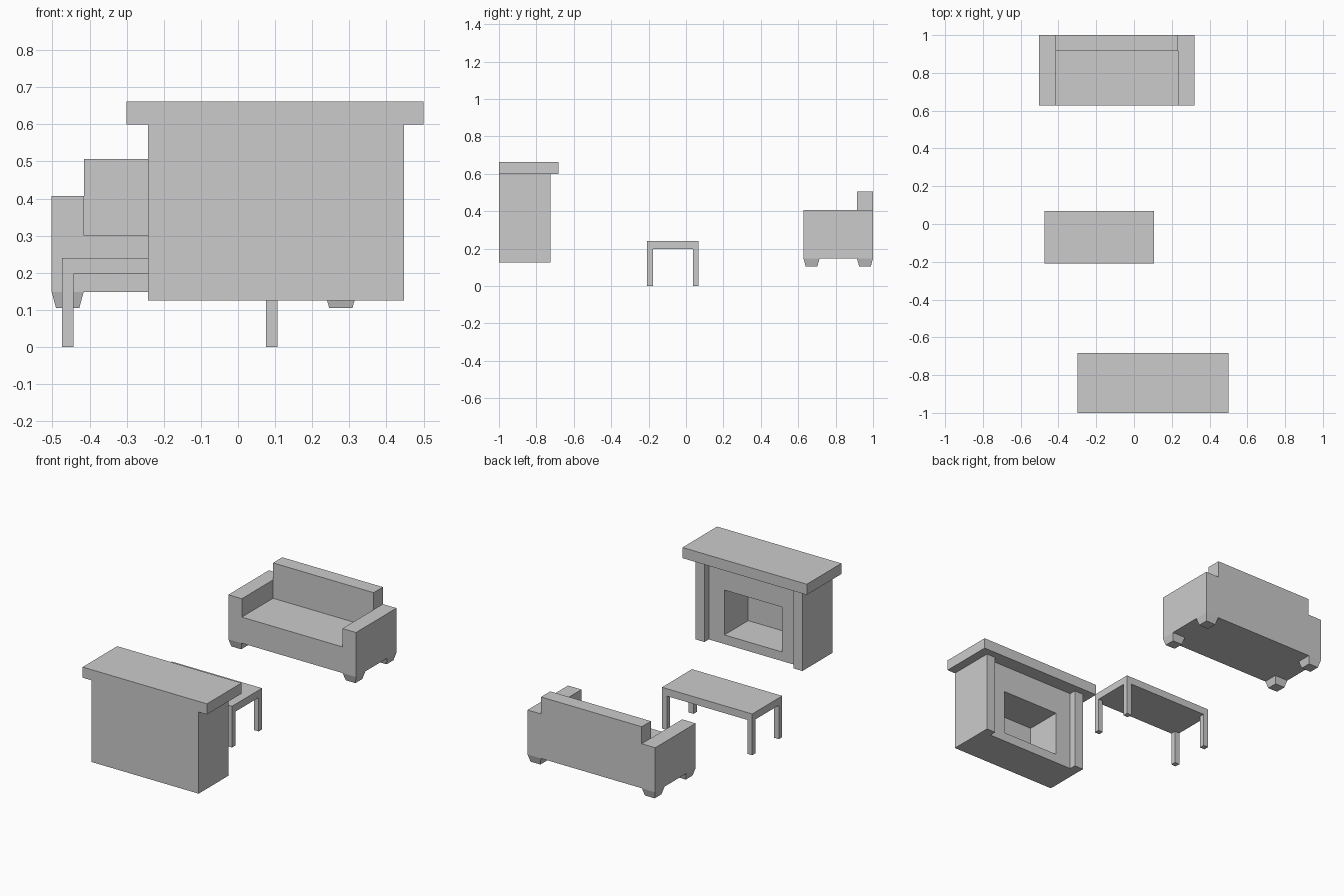
import bpy, bmesh

if "Cube" in bpy.data.objects:
    bpy.data.objects.remove(bpy.data.objects["Cube"])


def finish(name, bm):
    bmesh.ops.recalc_face_normals(bm, faces=bm.faces)
    mesh = bpy.data.meshes.new(name)
    bm.to_mesh(mesh)
    bm.free()
    obj = bpy.data.objects.new(name, mesh)
    bpy.context.collection.objects.link(obj)
    return obj


def prism(name, points, lo, hi, axis):
    """Extrude a flat profile along z (points are x,y) or y (points are x,z)."""
    bm = bmesh.new()
    place = (lambda a, b: (a, b, lo)) if axis == 'z' else (lambda a, b: (a, lo, b))
    face = bm.faces.new([bm.verts.new(place(*p)) for p in points])
    new = bmesh.ops.extrude_face_region(bm, geom=[face])['geom']
    shift = (0, 0, hi - lo) if axis == 'z' else (0, hi - lo, 0)
    verts = [v for v in new if isinstance(v, bmesh.types.BMVert)]
    bmesh.ops.translate(bm, verts=verts, vec=shift)
    return finish(name, bm)


def box(name, x, y, z, bottom_scale=1.0):
    """Box from ranges; bottom_scale tapers the lower face."""
    bm = bmesh.new()
    bmesh.ops.create_cube(bm, size=1)
    for v in bm.verts:
        s = bottom_scale if v.co.z < 0 else 1.0
        v.co = (sum(x) / 2 + v.co.x * s * (x[1] - x[0]),
                sum(y) / 2 + v.co.y * s * (y[1] - y[0]),
                sum(z) / 2 + v.co.z * (z[1] - z[0]))
    return finish(name, bm)


def four_legs(name, x, y, z, size, bottom_scale=1.0):
    """One leg in each corner of the footprint."""
    for xs, xr in (("left", (x[0], x[0] + size)), ("right", (x[1] - size, x[1]))):
        for ys, yr in (("front", (y[0], y[0] + size)), ("back", (y[1] - size, y[1]))):
            box(f"{name}_{ys}_{xs}", xr, yr, z, bottom_scale)


# Fireplace surround: plan outline with a pilaster at each end
L, R, PW = -0.242, 0.447, 0.058
FRONT, PANEL = -0.725, -0.765
surround = prism("fireplace_surround", [
    (L, -1), (R, -1), (R, FRONT), (R - PW, FRONT), (R - PW, PANEL),
    (L + PW, PANEL), (L + PW, FRONT), (L, FRONT)], 0.125, 0.60, 'z')

# Firebox opening
cutter = box("firebox_cutter", (-0.083, 0.288), (-0.983, -0.6), (0.178, 0.439))
cutter.hide_render = True
cutter.display_type = 'WIRE'
cut = surround.modifiers.new("firebox", 'BOOLEAN')
cut.operation = 'DIFFERENCE'
cut.solver = 'EXACT'
cut.object = cutter

# Mantel shelf
box("mantel_shelf", (-0.30, 0.50), (-1, -0.682), (0.60, 0.662))

# Coffee table
TX, TY = (-0.474, 0.107), (-0.208, 0.068)
box("table_top", TX, TY, (0.197, 0.24))
four_legs("table_leg", TX, TY, (0, 0.197), 0.031)

# Sofa: arms and seat as one U profile, backrest between the arms, tapered feet
SX, SY, ARM = (-0.502, 0.32), (0.628, 1.0), 0.087
prism("sofa_seat_and_arms", [
    (SX[0], 0.148), (SX[1], 0.148), (SX[1], 0.407), (SX[1] - ARM, 0.407),
    (SX[1] - ARM, 0.30), (SX[0] + ARM, 0.30), (SX[0] + ARM, 0.407),
    (SX[0], 0.407)], SY[0], SY[1], 'y')
box("sofa_backrest", (SX[0] + ARM, SX[1] - ARM), (0.915, SY[1]), (0.30, 0.506))
four_legs("sofa_foot", SX, SY, (0.105, 0.148), 0.086, 0.73)
